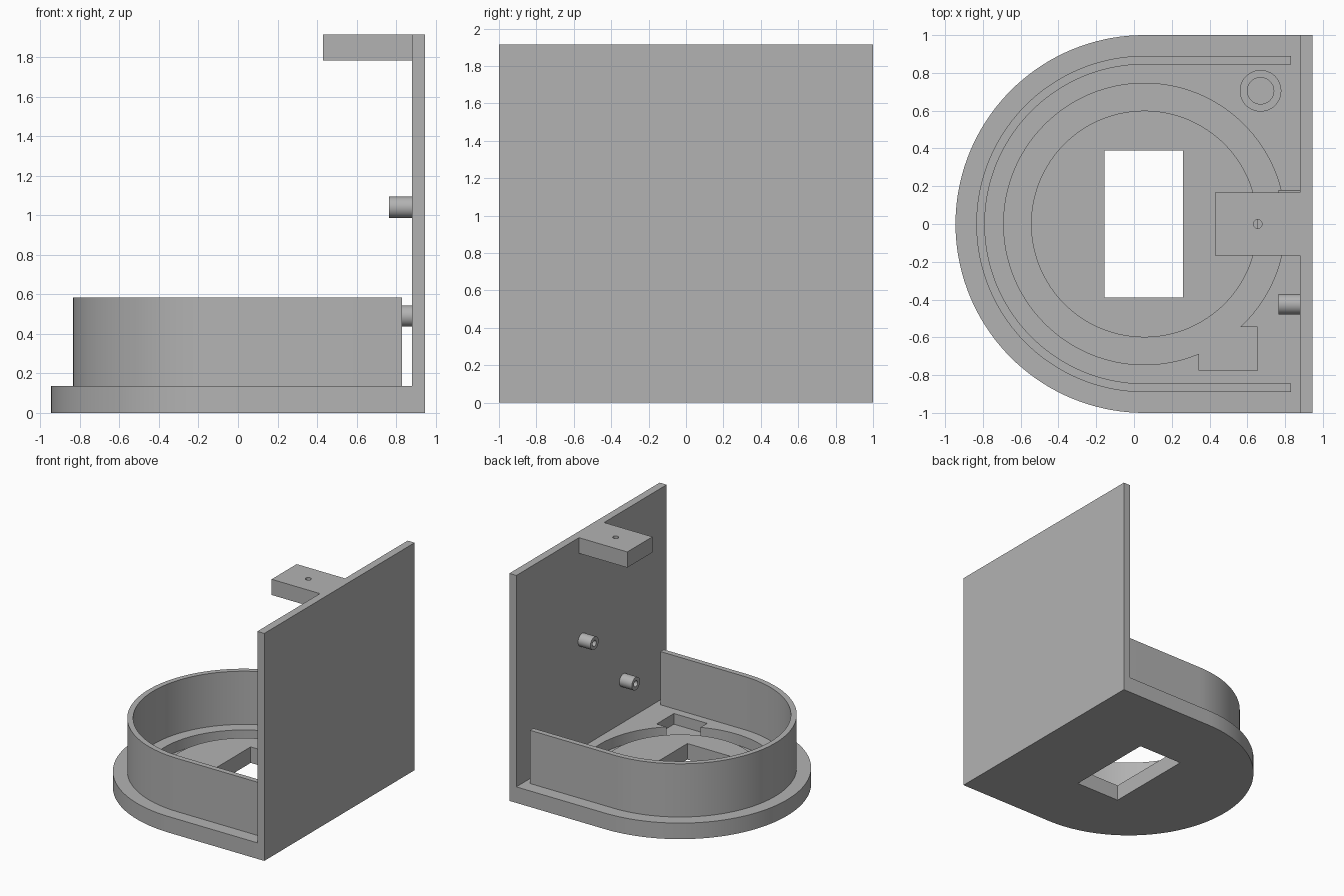
import bpy, bmesh, math
from mathutils import Matrix

cube = bpy.data.objects.get("Cube")
if cube:
    bpy.data.objects.remove(cube, do_unlink=True)

grey = bpy.data.materials.new("plain grey")
grey.use_nodes = True
GREY = (0.45, 0.45, 0.45, 1)
grey.diffuse_color = GREY
grey.node_tree.nodes["Principled BSDF"].inputs["Base Color"].default_value = GREY

CX = 0.055       # centre of the round end
FLOOR = 0.135    # top of the base
PLATE_X = 0.88   # inner face of the upright plate
TOP = 1.915


def finish(name, bm):
    bmesh.ops.recalc_face_normals(bm, faces=bm.faces)
    mesh = bpy.data.meshes.new(name)
    bm.to_mesh(mesh)
    bm.free()
    obj = bpy.data.objects.new(name, mesh)
    bpy.context.collection.objects.link(obj)
    mesh.materials.append(grey)
    return obj


def prism(name, outline, z0, z1):
    bm = bmesh.new()
    face = bm.faces.new([bm.verts.new((x, y, z0)) for x, y in outline])
    side = bmesh.ops.extrude_face_region(bm, geom=[face])
    verts = [v for v in side["geom"] if isinstance(v, bmesh.types.BMVert)]
    bmesh.ops.translate(bm, vec=(0, 0, z1 - z0), verts=verts)
    return finish(name, bm)


def box(name, x0, x1, y0, y1, z0, z1):
    return prism(name, [(x0, y0), (x1, y0), (x1, y1), (x0, y1)], z0, z1)


def u_path(radius, end_x, steps=72):
    """Straight side, half circle round -x, straight side."""
    arc = [math.pi * (0.5 + i / steps) for i in range(steps + 1)]
    pts = [(CX + radius * math.cos(a), radius * math.sin(a)) for a in arc]
    return [(end_x, radius)] + pts + [(end_x, -radius)]


def tube(name, outer, inner, length, matrix, bore=None, segs=48):
    """Tube along local z; a bore shorter than the length leaves a closed bottom."""
    bore = length if bore is None else bore
    profile = [(outer, 0), (outer, length), (inner, length), (inner, length - bore)]
    bm = bmesh.new()
    rings = []
    for r, z in profile:
        rings.append([bm.verts.new((r * math.cos(math.tau * i / segs),
                                    r * math.sin(math.tau * i / segs), z))
                      for i in range(segs)])
    pairs = list(zip(rings, rings[1:]))
    if bore < length:
        bm.faces.new(rings[0])
        bm.faces.new(rings[-1])
    else:
        pairs.append((rings[-1], rings[0]))
    for a, b in pairs:
        for i in range(segs):
            j = (i + 1) % segs
            bm.faces.new((a[i], a[j], b[j], b[i]))
    bm.transform(matrix)
    return finish(name, bm)


def cut(obj, cutter):
    mod = obj.modifiers.new("cut", "BOOLEAN")
    mod.operation = "DIFFERENCE"
    mod.solver = "EXACT"
    mod.object = cutter
    bpy.context.view_layer.objects.active = obj
    bpy.ops.object.modifier_apply(modifier=mod.name)
    bpy.data.objects.remove(cutter, do_unlink=True)


# Base with ring groove, side pocket and window
base = prism("base", u_path(1.0, PLATE_X), 0, FLOOR)
groove_z = FLOOR - 0.09
cut(base, tube("groove_cutter", 0.745, 0.6, 0.3,
               Matrix.Translation((CX, 0, groove_z)), segs=128))
cut(base, box("pocket_cutter", 0.345, 0.655, -0.775, -0.545, groove_z, 0.3))
cut(base, box("window_cutter", -0.155, 0.26, -0.39, 0.39, -0.1, 0.3))

# Thin curved wall standing on the base
wall = prism("curved_wall", u_path(0.89, 0.83) + u_path(0.845, 0.83)[::-1], FLOOR, 0.583)

# Upright plate and its top tab
plate = box("upright_plate", PLATE_X, 0.945, -1, 1, 0, TOP)
tab = box("top_tab", 0.43, PLATE_X, -0.167, 0.167, 1.783, TOP)
cut(tab, tube("tab_hole_cutter", 0.023, 0.005, 0.4,
              Matrix.Translation((0.655, 0, 1.65)), bore=0.01, segs=32))

# Hollow pegs on the plate and a hollow boss on the base
to_front = Matrix.Rotation(-math.pi / 2, 4, "Y")
parts = [base, wall, plate, tab]
for name, y, z in (("upper_peg", 0.125, 1.04), ("lower_peg", -0.425, 0.49)):
    parts.append(tube(name, 0.054, 0.025, 0.115,
                      Matrix.Translation((PLATE_X, y, z)) @ to_front, bore=0.11))
parts.append(tube("floor_boss", 0.11, 0.07, 0.12,
                  Matrix.Translation((0.67, 0.705, FLOOR)), bore=0.115))

# Smooth the curves, keep the edges sharp
bpy.ops.object.select_all(action="DESELECT")
for obj in parts:
    obj.select_set(True)
bpy.context.view_layer.objects.active = base
bpy.ops.object.shade_smooth_by_angle(angle=math.radians(30))
